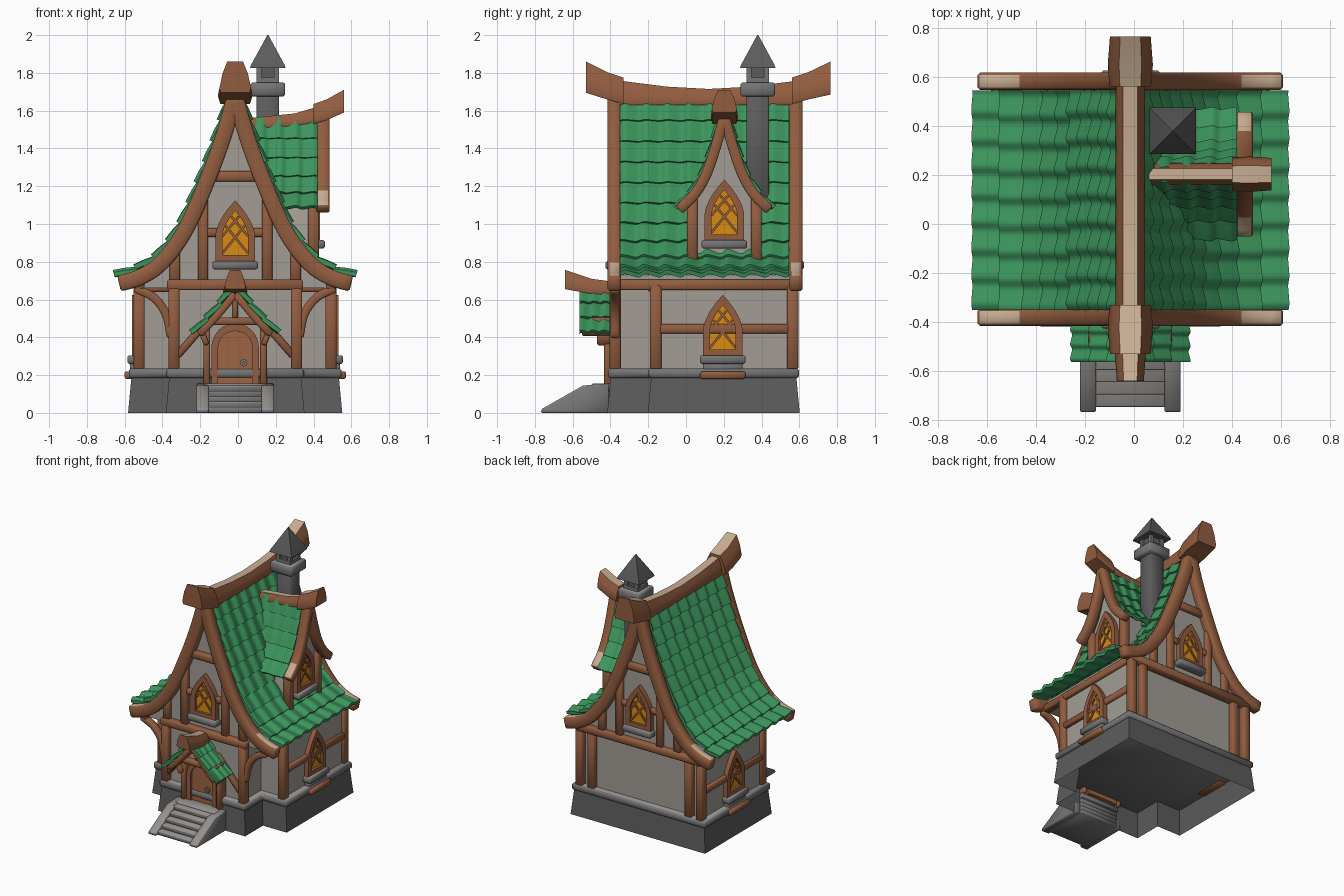
import bpy, bmesh, math, random
from mathutils import Vector, Matrix

if "Cube" in bpy.data.objects:
    bpy.data.objects.remove(bpy.data.objects["Cube"])
random.seed(4)
CX = -0.015

def material(name, r, g, b):
    m = bpy.data.materials.new(name)
    m.diffuse_color = (r, g, b, 1)
    m.use_nodes = True
    m.node_tree.nodes["Principled BSDF"].inputs["Base Color"].default_value = m.diffuse_color
    return m

WOOD = material("brown wood", 0.29, 0.11, 0.05)
PALE = material("weathered wood", 0.58, 0.42, 0.29)
DOOR = material("door wood", 0.34, 0.13, 0.058)
TILE = material("green tile", 0.045, 0.30, 0.108)
WALL = material("plaster", 0.36, 0.335, 0.30)
DARK = material("dark stone", 0.11, 0.107, 0.11)
STONE = material("grey stone", 0.18, 0.177, 0.177)
LIGHT = material("light stone", 0.30, 0.285, 0.27)
GLASS = material("amber glass", 0.70, 0.26, 0.005)

def place(x, y, z, deg=0):
    # local x = right, -y = outward, z = up
    return Matrix.Translation((x, y, z)) @ Matrix.Rotation(math.radians(deg), 4, 'Z')

def loft(name, secs, mat, M=None, closed=False, caps=(True, True), bevel=0.0, top=None):
    """Bridge equal rings; top = (material, normal z limit) for upward faces."""
    bm = bmesh.new()
    rings = [[bm.verts.new((M or Matrix()) @ Vector(p)) for p in s] for s in secs]
    n = len(rings[0])
    for i in range(len(rings) - (0 if closed else 1)):
        a, b = rings[i], rings[(i + 1) % len(rings)]
        for j in range(n):
            bm.faces.new((a[j], a[(j + 1) % n], b[(j + 1) % n], b[j]))
    if not closed:
        if caps[0]: bm.faces.new(rings[0])
        if caps[1]: bm.faces.new(rings[-1])
    bmesh.ops.recalc_face_normals(bm, faces=bm.faces)
    if bevel:
        bmesh.ops.bevel(bm, geom=[e for e in bm.edges if e.calc_face_angle(0) > 0.7],
                        offset=bevel, segments=1, affect='EDGES', profile=0.5)
    me = bpy.data.meshes.new(name)
    bm.to_mesh(me)
    bm.free()
    me.materials.append(mat)
    if top:
        me.materials.append(top[0])
    for p in me.polygons:
        p.use_smooth = True
        if top and p.normal.z > top[1]:
            p.material_index = 1
    me.set_sharp_from_angle(angle=math.radians(46))
    ob = bpy.data.objects.new(name, me)
    bpy.context.collection.objects.link(ob)
    return ob

def box(name, x0, x1, y0, y1, z0, z1, mat, M=None, bevel=0.008, top=None):
    secs = [[(x0, y0, z), (x1, y0, z), (x1, y1, z), (x0, y1, z)] for z in (z0, z1)]
    return loft(name, secs, mat, M, bevel=bevel, top=top)

def spline(pts, n):
    """Catmull-Rom through 2D points, resampled to n equal steps."""
    P = [Vector(p) for p in pts]
    P = [2 * P[0] - P[1]] + P + [2 * P[-1] - P[-2]]
    out = []
    for i in range(1, len(P) - 2):
        a, b, c, d = P[i - 1:i + 3]
        for k in range(20):
            t = k / 20
            out.append(0.5 * (2 * b + (c - a) * t + (2 * a - 5 * b + 4 * c - d) * t * t
                              + (3 * b - a - 3 * c + d) * t ** 3))
    out.append(P[-2])
    L = [0]
    for a, b in zip(out, out[1:]):
        L.append(L[-1] + (b - a).length)
    res, j = [], 0
    for i in range(n + 1):
        s = L[-1] * i / n
        while j < len(out) - 2 and L[j + 1] < s:
            j += 1
        res.append(out[j].lerp(out[j + 1], (s - L[j]) / (L[j + 1] - L[j])))
    return res

def normals(P):
    res = []
    for i in range(len(P)):
        t = (P[min(i + 1, len(P) - 1)] - P[max(i - 1, 0)]).normalized()
        res.append(Vector((-t.y, t.x)))
    return res

def sweep(name, pts, w, y0, y1, mat=WOOD, M=None, n=1, top=None, bevel=0.008):
    """Bar of width w along an x-z path, from depth y0 to y1."""
    P = spline(pts, n) if n > 1 else [Vector(p) for p in pts]
    secs = []
    for p, q in zip(P, normals(P)):
        a, b = p + q * w / 2, p - q * w / 2
        secs.append([(a.x, y0, a.y), (a.x, y1, a.y), (b.x, y1, b.y), (b.x, y0, b.y)])
    return loft(name, secs, mat, M, bevel=bevel, top=top)

def mirror(pts):
    return [(-x, z) for x, z in pts]

def tiles(name, pts, y0, y1, rows, cols, M, lift=0.015, amp=0.022):
    """Overlapping rows of wavy tiles on both slopes."""
    P = spline(pts, rows)
    N = [q if q.y > 0 else -q for q in normals(P)]
    for s, side in ((1, "right"), (-1, "left")):
        for i in range(rows):
            a, b, na, nb = P[i], P[i + 1], N[i], N[i + 1]
            secs = []
            jit = random.uniform(-0.1, 0.1)
            for k in range(cols * 10 + 1):
                f = k / 10
                ph = 2 * math.pi * (f + jit)
                wv = amp * (0.5 + 0.42 * math.sin(ph + 0.45 * math.sin(ph)))
                low = b + (b - a) * 0.06
                ring = [a + na * (wv - 0.002), (a + b) / 2 + (na + nb) / 2 * (lift * .6 + wv),
                        low + nb * (lift + wv), low + nb * (wv - 0.008), a - na * 0.014]
                secs.append([(s * p.x, y0 + (y1 - y0) * f / cols, p.y) for p in ring])
            loft(f"{name}_{side}_row_{i}", secs, TILE, M)

def ridge(name, stations, M):
    """Chamfered ridge beam from (y, bottom, top, half width) stations."""
    secs = []
    for y, b, t, w in stations:
        h = t - b
        half = [(w * .92, b), (w, b + h * .15), (w * .82, b + h * .6), (w * .5, t)]
        secs.append([(x, y, z) for x, z in half] + [(-x, y, z) for x, z in half[::-1]])
    loft(name, secs, WOOD, M, top=(PALE, 0.75))

def arch(a, v0, spring, h, pointed):
    f = (lambda t: 1 - t ** 1.7) if pointed else (lambda t: math.sqrt(1 - t * t))
    R = [(a, v0)] + [(a * f(i / 8), spring + (h - spring) * i / 8) for i in range(9)]
    return R + mirror(R[-2::-1])

def plate(name, outline, y0, y1, mat, M):
    loft(name, [[(x, y, z) for x, z in outline] for y in (y0, y1)], mat, M)

def ring(name, outer, inner, y0, y1, mat, M):
    loft(name, [[(o[0], y0, o[1]), (o[0], y1, o[1]), (i[0], y1, i[1]), (i[0], y0, i[1])]
                for o, i in zip(outer, inner)], mat, M, closed=True)

def window(name, M, apron=False):
    """Pointed lattice window; origin at the bottom centre on the wall."""
    ring(name + "_frame", arch(.105, 0, .13, .32, True), arch(.068, .03, .13, .265, True), -.035, .02, WOOD, M)
    plate(name + "_glass", arch(.075, .02, .13, .275, True), -.016, .0, GLASS, M)
    for s in (1, -1):
        for p, q in (((-.068, .04), (.05, .185)), ((-.068, .13), (.02, .235))):
            sweep(name + "_lattice", [(s * p[0], p[1]), (s * q[0], q[1])], .013, -.025, -.014, M=M, bevel=0)
    box(name + "_sill", -.12, .12, -.06, .02, -.045, .0, STONE, M, top=(LIGHT, .9))
    if apron:
        box(name + "_apron", -.12, .12, -.075, .02, -.125, -.085, WOOD, M)
        box(name + "_sill_base", -.105, .105, -.045, .02, -.09, -.04, STONE, M)

# Stone plinth and lower walls: wide main block with a narrower front block
def plan(g, z):
    R = [(.545 + g, .58 + g, z), (.545 + g, -.18 - g, z), (.345 + g, -.18 - g, z), (.345 + g, -.395 - g, z)]
    return [(CX + x, y, z) for x, y, z in R] + [(CX - x, y, z) for x, y, z in R[::-1]]
loft("plinth", [plan(.022, 0), plan(.004, .19)], DARK, caps=(False, False))
loft("plinth_ledge", [plan(.018, .185), plan(.018, .235)], STONE, bevel=.01, top=(LIGHT, .9))
loft("lower_walls", [plan(-.033, .22), plan(-.033, .68)], WALL)

# Gabled upper storey and main tiled roof
H = place(CX, 0, 0)
ROOF = [(.025, 1.66), (.09, 1.47), (.165, 1.27), (.285, .99), (.41, .825), (.525, .755), (.632, .725)]
inner = [(p.x - .01, p.y - .025) for p in spline(ROOF[:6], 12)]
inner.append((inner[-1][0], .66))
plate("gable_walls", inner + mirror(inner[::-1]), -.36, .565, WALL, H)
tiles("roof_tiles", ROOF, -.35, .545, 10, 8, H)
BARGE = [(.0, 1.68), (.06, 1.47), (.14, 1.25), (.265, .965), (.395, .79), (.51, .715), (.615, .685)]
for s, side in ((1, "right"), (-1, "left")):
    pts = BARGE if s > 0 else mirror(BARGE)
    for y, end in ((-.415, "front"), (.547, "back")):
        sweep(f"bargeboard_{end}_{side}", pts, .085, y, y + .07, M=H, n=24, top=(PALE, .82), bevel=.01)
ridge("ridge_beam", [(-.36, 1.63, 1.76, .06), (-.1, 1.63, 1.727, .06), (.12, 1.63, 1.715, .06),
                     (.34, 1.63, 1.727, .06), (.6, 1.63, 1.76, .06)], H)
ridge("ridge_cap_front", [(-.33, 1.635, 1.775, .085), (-.42, 1.66, 1.805, .092), (-.53, 1.695, 1.86, .083)], H)
ridge("ridge_cap_back", [(.56, 1.635, 1.775, .085), (.65, 1.66, 1.805, .092), (.765, 1.685, 1.86, .083)], H)

# Gable timbers and windows, front and back
for M, name in ((place(CX, -.365, 0), "front"), (place(CX, .565, 0, 180), "back")):
    wide = .36 if name == "front" else .53
    box(name + "_floor_beam", -wide, wide, -.04, .03, .65, .705, WOOD, M)
    box(name + "_collar_beam", -.16, .16, -.03, .02, 1.225, 1.28, WOOD, M)
    for s in (1, -1):
        x = s * .17
        box(name + "_gable_post", x - .027, x + .027, -.03, .02, .7, 1.18, WOOD, M)
        x = s * .32
        box(name + "_outer_post", x - .028, x + .028, -.03, .02, .7, .88, WOOD, M)
        sweep(name + "_window_rail", [(s * .09, .955), (s * .18, .955)], .045, -.025, .02, M=M)
    window(name + "_window", place(CX, M.translation.y, .805, 0 if name == "front" else 180))

# Lower timber frame
for s, side in ((1, "right"), (-1, "left")):
    for x, y, part in ((.325, -.375, "front_post"), (.508, -.16, "middle_post"), (.508, .565, "back_post"),
                       (.41, .56, "back_inner_post")):
        box(f"{part}_{side}", s * x - .029, s * x + .029, y - .03, y + .03, .23, .68, WOOD, H)
    x0, x1 = sorted((s * .48, s * .535))
    box("side_top_beam_" + side, x0, x1, -.4, .59, .65, .705, WOOD, H)
    box("side_rail_" + side, x0, x1, -.15, .56, .42, .47, WOOD, H)
    box("notch_beam_" + side, *sorted((s * .33, s * .53)), -.2, -.15, .64, .69, WOOD, H)
    window("side_window_" + side, place(CX + s * .511, .195, .305, 90 * s), apron=True)
    # Curved eave brace and straight door brace
    sweep("eave_brace_" + side, [(s * .34, .40), (s * .365, .52), (s * .43, .61), (s * .53, .66)],
          .045, -.4, -.35, M=H, n=10)
    sweep("door_brace_" + side, [(s * .31, .30), (s * .1, .54)], .04, -.4, -.355, M=H)

# Dormer on the right slope
D = place(0, .203, 0, 90)
DP = [(.02, 1.56), (.055, 1.43), (.105, 1.28), (.165, 1.175), (.25, 1.085)]
body = [(0, 1.54), (.05, 1.38), (.1, 1.24), (.165, 1.13), (.165, .72)]
plate("dormer_walls", body + mirror(body[:0:-1]), -.40, -.06, WALL, D)
tiles("dormer_tiles", DP, -.42, -.06, 5, 4, D, lift=.012, amp=.016)
DB = [(0, 1.57), (.045, 1.41), (.095, 1.265), (.155, 1.16), (.24, 1.075)]
for s in (1, -1):
    sweep("dormer_bargeboard", DB if s > 0 else mirror(DB), .055, -.485, -.415, M=D, n=14, top=(PALE, .6))
    box("dormer_post", s * .17 - .028, s * .17 + .028, -.43, -.37, .8, 1.14, WOOD, D)
ridge("dormer_ridge", [(-.05, 1.5, 1.56, .045), (-.3, 1.52, 1.585, .045), (-.42, 1.54, 1.62, .045)], D)
ridge("dormer_ridge_cap", [(-.40, 1.53, 1.635, .068), (-.47, 1.55, 1.66, .072), (-.56, 1.59, 1.71, .066)], D)
window("dormer_window", place(.40, .203, .915, 90))

# Chimney with collar, vent and pointed hood
def square(h, z):
    return [(.158 + a * h, .38 + b * h, z) for a, b in ((-1, -1), (1, -1), (1, 1), (-1, 1))]
loft("chimney_shaft", [square(.06, 1.1), square(.06, 1.69)], DARK, bevel=.008)
loft("chimney_collar", [square(.092, 1.675), square(.092, 1.75)], STONE, bevel=.01, top=(LIGHT, .9))
loft("chimney_neck", [square(.06, 1.74), square(.06, 1.775)], STONE)
loft("chimney_vent", [square(.042, 1.76), square(.042, 1.84)], DARK)
for p in square(.046, 0):
    box("vent_post", p[0] - .013, p[0] + .013, p[1] - .013, p[1] + .013, 1.77, 1.84, STONE, bevel=0)
loft("chimney_hood", [square(.094, 1.825), square(.09, 1.84), square(.003, 2.0)], DARK)

# Door, frame and knob
W = place(CX, -.375, 0)
plate("door_panel", arch(.095, .155, .345, .44, False), -.03, .02, DOOR, W)
ring("door_arch", arch(.125, .15, .345, .475, False), arch(.09, .15, .345, .435, False), -.045, .02, WOOD, W)
for s in (1, -1):
    box("door_post", s * .15 - .018, s * .15 + .018, -.06, .02, .15, .48, WOOD, W)
    box("door_plank_seam", s * .032 - .002, s * .032 + .002, -.033, -.02, .16, .42, WOOD, W, bevel=0)
ring("door_knob", [(.045 + .02 * math.cos(i * .785), .265 + .02 * math.sin(i * .785)) for i in range(8)],
     [(.045 + .006 * math.cos(i * .785), .265 + .006 * math.sin(i * .785)) for i in range(8)],
     -.045, -.025, STONE, W)

# Porch roof over the door
plate("porch_gable", [(-.16, .48), (.16, .48), (0, .645)], -.09, .01, WALL, W)
box("porch_beam", -.17, .17, -.13, .01, .465, .505, WOOD, W)
box("porch_king_post", -.015, .015, -.11, 0, .5, .63, WOOD, W)
tiles("porch_tiles", [(.01, .665), (.105, .545), (.222, .425)], -.563, -.385, 3, 3, H, lift=.014, amp=.014)
for s in (1, -1):
    sweep("porch_rafter", [(0, .63), (s * .1, .51), (s * .19, .415)], .04, -.55, -.39, M=H, n=4)
    sweep("porch_bracket", [(s * .15, .36), (s * .175, .42)], .03, -.47, -.37, M=H)
ridge("porch_ridge", [(-.39, .625, .695, .055), (-.5, .63, .71, .065), (-.64, .655, .757, .055)], H)

# Entrance steps with sloping side stones
for i in range(5):
    y = -.745 + i * .05
    box("step", -.16, .16, y, -.39, .0 if i == 0 else i * .029 - .005, .03 + i * .029, STONE, H, .005, (LIGHT, .5))
box("landing", -.165, .165, -.5, -.38, .12, .155, STONE, H, .005, (LIGHT, .5))
for s in (1, -1):
    side = [(-.768, 0), (-.765, .02), (-.545, .145), (-.41, .155), (-.41, 0)]
    x0, x1 = s * .14, s * .205
    loft("step_side", [[(x, y, z) for y, z in side] for x in (x0, x1)], STONE, H, bevel=.005, top=(LIGHT, .5))
